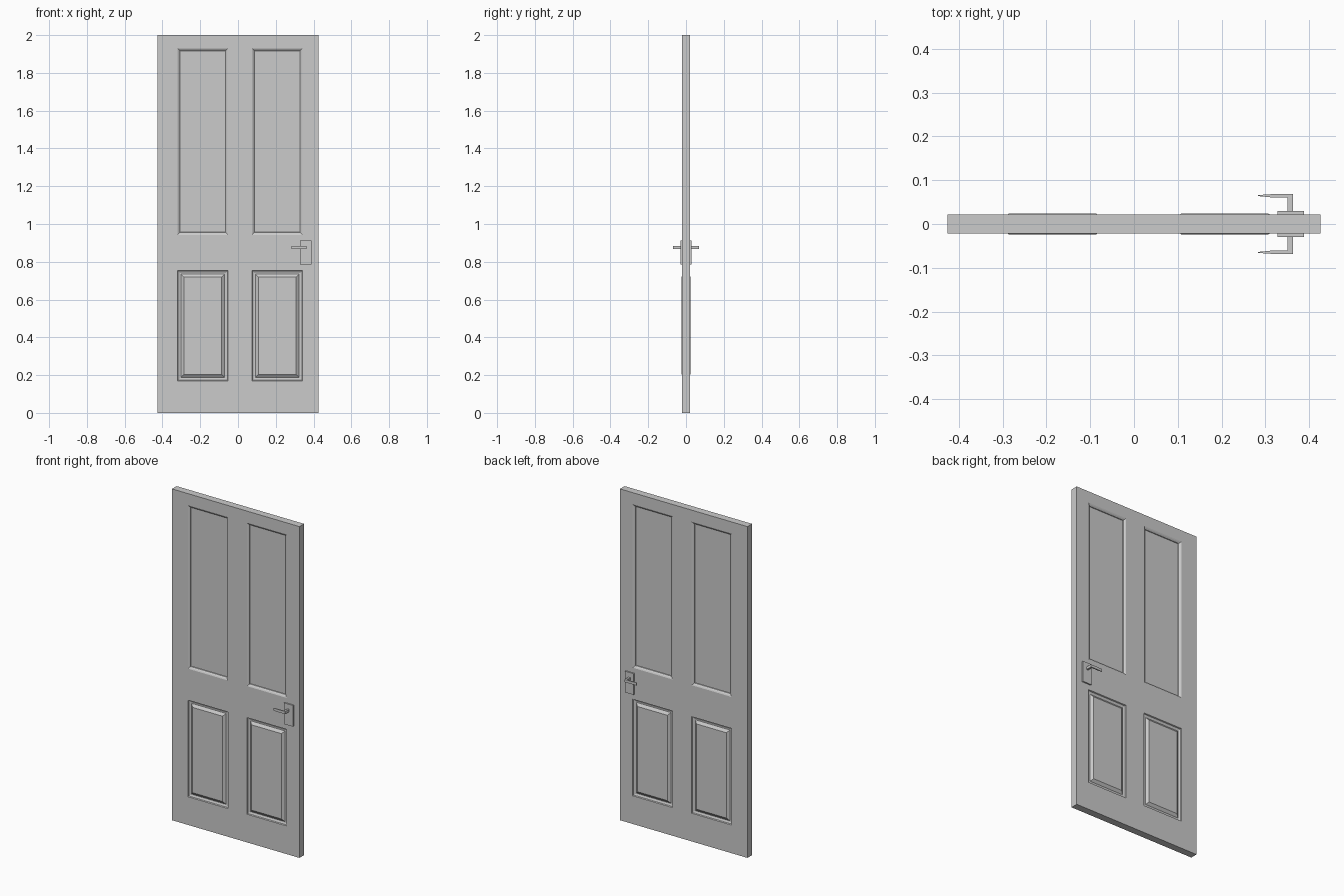
import bpy, bmesh

if "Cube" in bpy.data.objects:
    bpy.data.objects.remove(bpy.data.objects["Cube"])

W, T, H = 0.426, 0.022, 2.0          # half width, half thickness, height
COLS = [-W, -0.32, -0.053, 0.074, 0.341, W]
ROWS = [0, 0.17, 0.753, 0.943, 1.93, H]
# panel mouldings as (inset, depth below the face)
RAISED = [(0, 0), (0.003, 0.006), (0.012, 0.010), (0.018, 0.010), (0.034, -0.002)]
SUNKEN = [(0, 0), (0.006, 0.003), (0.013, 0.009), (0.014, 0.013)]


def finish(bm, name):
    bmesh.ops.remove_doubles(bm, verts=bm.verts, dist=1e-5)
    bmesh.ops.recalc_face_normals(bm, faces=bm.faces)
    me = bpy.data.meshes.new(name)
    bm.to_mesh(me)
    bm.free()
    ob = bpy.data.objects.new(name, me)
    bpy.context.collection.objects.link(ob)
    return ob


def rect(bm, x0, x1, z0, z1, inset, y):
    return [bm.verts.new((x, y, z)) for x, z in (
        (x0 + inset, z0 + inset), (x1 - inset, z0 + inset),
        (x1 - inset, z1 - inset), (x0 + inset, z1 - inset))]


# Door leaf: both faces laid out as rails and stiles, with moulded panels
bm = bmesh.new()
for side in (-1, 1):
    for i in range(5):
        for j in range(5):
            cell = (COLS[i], COLS[i + 1], ROWS[j], ROWS[j + 1])
            profile = [(0, 0)]
            if i in (1, 3) and j in (1, 3):
                profile = RAISED if j == 1 else SUNKEN
            ring = None
            for inset, depth in profile:
                new = rect(bm, *cell, inset, side * (T - depth))
                if ring:
                    for k in range(4):
                        n = (k + 1) % 4
                        bm.faces.new((ring[k], ring[n], new[n], new[k]))
                ring = new
            bm.faces.new(ring)
bmesh.ops.remove_doubles(bm, verts=bm.verts, dist=1e-5)
# edges of the leaf
bmesh.ops.bridge_loops(bm, edges=[e for e in bm.edges if e.is_boundary])
finish(bm, "door_leaf")

# Handle plates and levers on both sides
LEVER = [(0.351, 0.028), (0.363, 0.028), (0.363, 0.068), (0.312, 0.068),
         (0.283, 0.066), (0.283, 0.064), (0.312, 0.061), (0.351, 0.061)]
PLATE = [(0.328, 0.020), (0.388, 0.020), (0.388, 0.030), (0.328, 0.030)]


def extruded(name, outline, side, z0, z1):
    bm = bmesh.new()
    face = bm.faces.new([bm.verts.new((x, side * y, z0)) for x, y in outline])
    out = bmesh.ops.extrude_face_region(bm, geom=[face])
    top = [v for v in out["geom"] if isinstance(v, bmesh.types.BMVert)]
    bmesh.ops.translate(bm, verts=top, vec=(0, 0, z1 - z0))
    finish(bm, name)


for side, label in ((-1, "front"), (1, "back")):
    extruded(label + "_handle_plate", PLATE, side, 0.785, 0.913)
    extruded(label + "_lever", LEVER, side, 0.868, 0.884)
